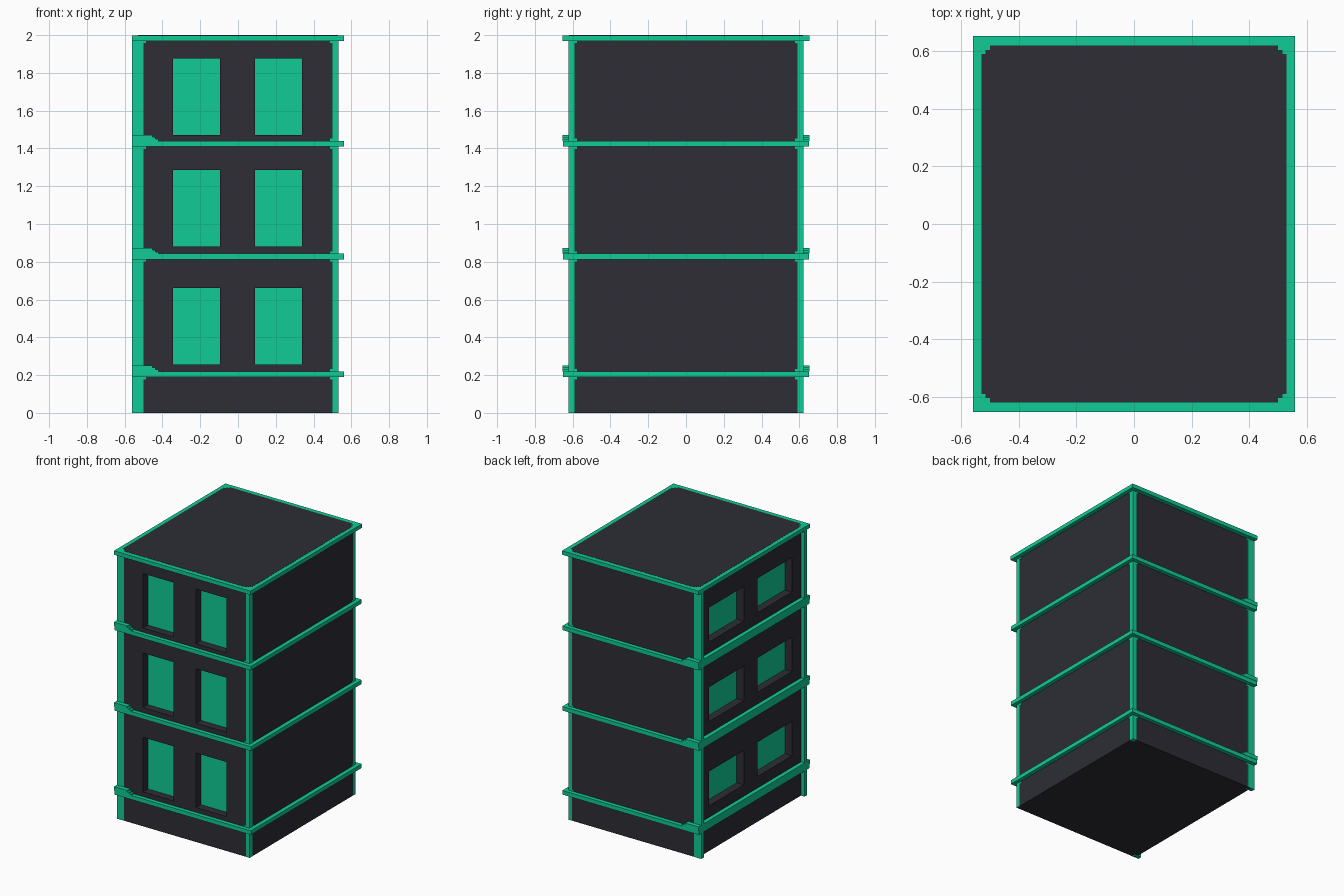
import bpy, bmesh

if "Cube" in bpy.data.objects:
    bpy.data.objects.remove(bpy.data.objects["Cube"])


def material(name, rgb):
    m = bpy.data.materials.new(name)
    m.diffuse_color = (*rgb, 1)
    m.use_nodes = True
    m.node_tree.nodes["Principled BSDF"].inputs["Base Color"].default_value = m.diffuse_color
    return m


GREEN = material("trim green", (0.005, 0.60, 0.30))
DARK = material("wall charcoal", (0.026, 0.026, 0.036))


def boxes(name, mat, spans):
    """One object made of boxes, each given as (x0, x1, y0, y1, z0, z1)."""
    bm = bmesh.new()
    for x0, x1, y0, y1, z0, z1 in spans:
        vs = bmesh.ops.create_cube(bm, size=1)["verts"]
        for v in vs:
            v.co = (x0 if v.co.x < 0 else x1,
                    y0 if v.co.y < 0 else y1,
                    z0 if v.co.z < 0 else z1)
    return finish(name, mat, bm)


def prism(name, mat, points, offset):
    """Extrude a closed outline of 3D points along an offset."""
    bm = bmesh.new()
    face = bm.faces.new([bm.verts.new(p) for p in points])
    ext = bmesh.ops.extrude_face_region(bm, geom=[face])
    verts = [g for g in ext["geom"] if isinstance(g, bmesh.types.BMVert)]
    bmesh.ops.translate(bm, verts=verts, vec=offset)
    return finish(name, mat, bm)


def finish(name, mat, bm):
    bmesh.ops.recalc_face_normals(bm, faces=bm.faces)
    mesh = bpy.data.meshes.new(name)
    bm.to_mesh(mesh)
    bm.free()
    mesh.materials.append(mat)
    ob = bpy.data.objects.new(name, mesh)
    bpy.context.collection.objects.link(ob)
    return ob


W, D = 0.53, 0.62            # half width and half depth of the walls
BANDS = (0.19, 0.813, 1.41)  # underside of each storey band
T = 0.03                     # trim thickness
RECESS = 0.06

# Walls
walls = boxes("walls", DARK, [(-W, W, -D, D, 0, 1.98)])

# Window openings: tall on the front, wide on the left side
cuts, panes = [], []
for base in (0.255, 0.88, 1.47):
    for x0, x1 in ((-0.345, -0.095), (0.09, 0.34)):
        z0, z1 = base, base + 0.405
        cuts.append((x0, x1, -D - 0.1, -D + RECESS, z0, z1))
        panes.append((x0, x1, -D + RECESS - 0.002, -D + RECESS + 0.005, z0, z1))
    for y0, y1 in ((-0.485, -0.08), (0.08, 0.485)):
        z0, z1 = base + 0.08, base + 0.335
        cuts.append((-W - 0.1, -W + RECESS, y0, y1, z0, z1))
        panes.append((-W + RECESS - 0.002, -W + RECESS + 0.005, y0, y1, z0, z1))
cutter = boxes("window_cutter", DARK, cuts)
cutter.hide_render = True
cutter.hide_viewport = True
cutter.display_type = 'WIRE'
mod = walls.modifiers.new("window openings", 'BOOLEAN')
mod.operation = 'DIFFERENCE'
mod.solver = 'EXACT'
mod.object = cutter
boxes("window_panes", GREEN, panes)

# Corner posts: flush on the right, standing proud on the left
E = 0.001
posts = []
for s in (-1, 1):
    y0, y1 = sorted((s * (D - T), s * (D + E)))
    posts.append((W - T, W + E, y0, y1, 0, 1.98))
    posts.append((-W - T, -W + T, y0, y1, 0, 1.98))
boxes("corner_posts", GREEN, posts)

# Small stepped corners where posts meet bands
steps = []
levels = [(b - 0.012, b) for b in BANDS + (1.97,)]
levels += [(b + T, b + T + 0.012) for b in BANDS]
for z0, z1 in levels:
    for sx in (-1, 1):
        for sy in (-1, 1):
            x0, x1 = sorted((sx * (W - T - 0.013), sx * (W + E)))
            y0, y1 = sorted((sy * (D - T - 0.013), sy * (D + E)))
            steps.append((x0, x1, y0, y1, z0, z1))
boxes("corner_steps", GREEN, steps)

# Storey bands and roof slab
for i, b in enumerate(BANDS):
    boxes(f"storey_band_{i + 1}", GREEN, [(-W - T, W + T, -D - T, D + T, b, b + T)])
    # Thicker ledge along the left side, with a stepped inner end
    z = b + T
    profile = [(-0.56, 0), (-0.42, 0), (-0.42, 0.01), (-0.437, 0.01),
               (-0.437, 0.02), (-0.452, 0.02), (-0.452, T), (-0.56, T)]
    prism(f"left_ledge_{i + 1}", GREEN,
          [(x, -0.653, z + h) for x, h in profile], (0, 1.306, 0))
boxes("roof_slab", GREEN, [(-W - T, W + T, -D - T - 0.003, D + T + 0.003, 1.97, 1.999)])

# Dark roof panel with stepped corners
quarter = [(W, D - T), (W - 0.015, D - T), (W - 0.015, D - 0.015),
           (W - T, D - 0.015), (W - T, D)]
outline = []
for sx, sy in ((1, 1), (-1, 1), (-1, -1), (1, -1)):
    pts = quarter if sx * sy > 0 else quarter[::-1]
    outline += [(sx * x, sy * y, 1.996) for x, y in pts]
prism("roof_panel", DARK, outline, (0, 0, 0.004))
